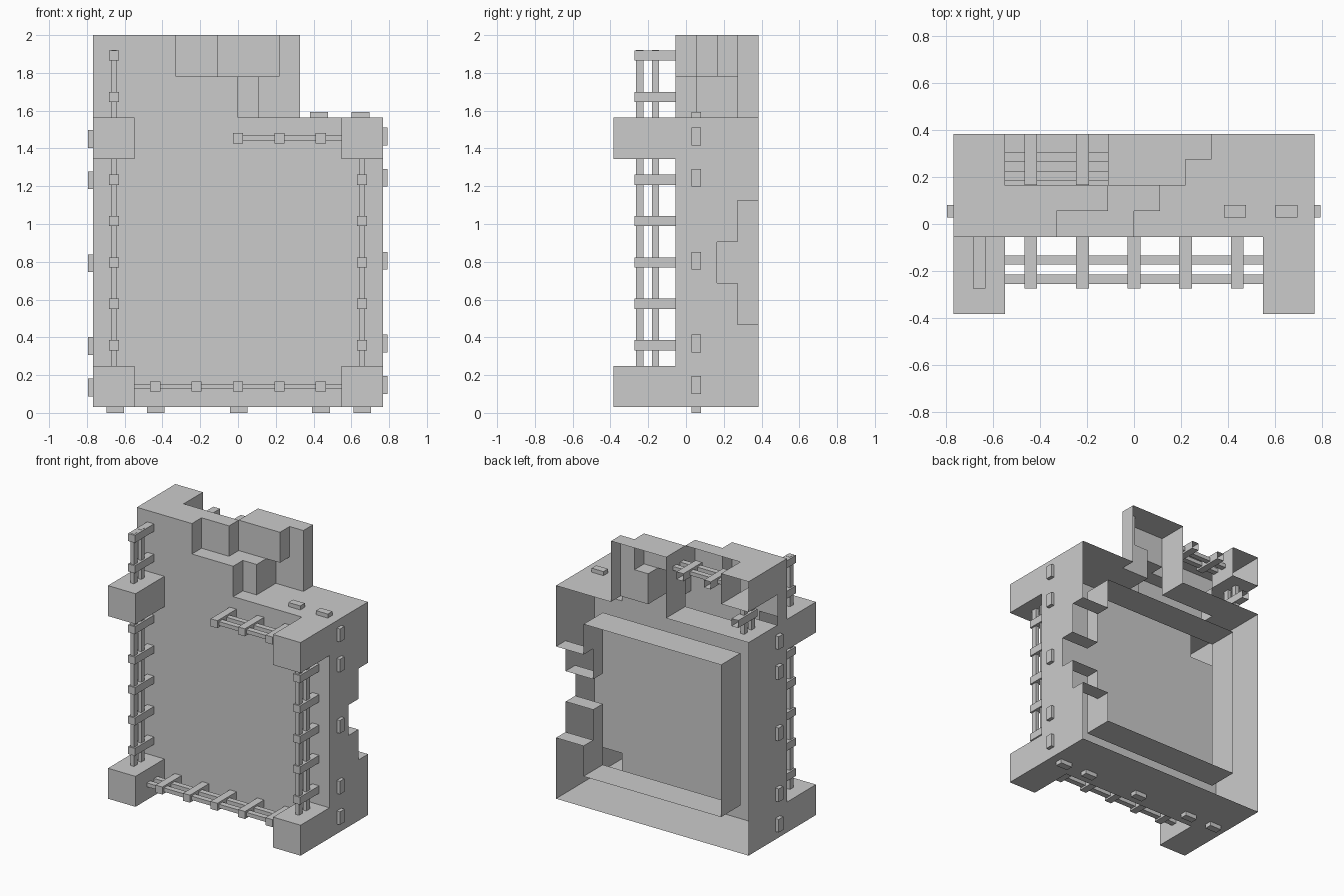
import bpy, bmesh
from math import radians

if "Cube" in bpy.data.objects:
    bpy.data.objects.remove(bpy.data.objects["Cube"])

U = 0.1095                               # building block size
X0, Y0, Z0 = -7 * U, -3.5 * U, 0.03      # grid origin
NX, NY, NZ = 14, 7, 18


def finish(bm, name):
    mesh = bpy.data.meshes.new(name)
    bm.to_mesh(mesh)
    bm.free()
    obj = bpy.data.objects.new(name, mesh)
    bpy.context.collection.objects.link(obj)
    return obj


def add_box(bm, x, y, z, open_back=False):
    """Box from (min, max) ranges; optionally without its +y face."""
    vs = [bm.verts.new((a, b, c)) for a in x for b in y for c in z]
    quads = [(0, 1, 3, 2), (4, 6, 7, 5), (0, 4, 5, 1), (0, 2, 6, 4), (1, 5, 7, 3)]
    if not open_back:
        quads.append((2, 3, 7, 6))
    for q in quads:
        bm.faces.new([vs[i] for i in q])


# ---- hollow wall shell, laid out on a block grid ----
cells = set()


def block(x, y, z, fill=True):
    c = {(i, j, k) for i in range(*x) for j in range(*y) for k in range(*z)}
    cells.update(c) if fill else cells.difference_update(c)


block((0, 14), (3, 7), (0, 14))                       # main wall
for x in ((0, 2), (12, 14)):                          # four front corner blocks
    for z in ((0, 2), (12, 14)):
        block(x, (0, 3), z)
block((2, 12), (5, 7), (2, 12), False)                # rear recess
block((12, 14), (6, 7), (4, 10), False)               # broken side edge
block((12, 14), (5, 7), (6, 8), False)
block((0, 7), (3, 4), (14, 16))                       # stepped upper wall
block((0, 8), (4, 5), (14, 16))
block((6, 8), (5, 6), (14, 16))
block((6, 10), (6, 7), (14, 18))
block((0, 4), (3, 4), (16, 18))
block((0, 6), (4, 5), (16, 18))
block((6, 9), (5, 6), (16, 18))
block((0, 2), (5, 7), (16, 18))                       # rear upper corner
block((0, 2), (4, 7), (14, 16), False)                # gap under that corner

# the shell is open to the rear: no +y faces
bm = bmesh.new()
SIDES = {(-1, 0, 0): ((0, 0, 0), (0, 0, 1), (0, 1, 1), (0, 1, 0)),
         (1, 0, 0): ((1, 0, 0), (1, 1, 0), (1, 1, 1), (1, 0, 1)),
         (0, -1, 0): ((0, 0, 0), (1, 0, 0), (1, 0, 1), (0, 0, 1)),
         (0, 0, -1): ((0, 0, 0), (0, 1, 0), (1, 1, 0), (1, 0, 0)),
         (0, 0, 1): ((0, 0, 1), (1, 0, 1), (1, 1, 1), (0, 1, 1))}
for i, j, k in sorted(cells):
    for (a, b, c), corners in SIDES.items():
        if (i + a, j + b, k + c) not in cells:
            bm.faces.new([bm.verts.new((X0 + (i + p) * U, Y0 + (j + q) * U, Z0 + (k + r) * U))
                          for p, q, r in corners])
bmesh.ops.remove_doubles(bm, verts=bm.verts, dist=1e-4)
bmesh.ops.dissolve_limit(bm, angle_limit=radians(1), verts=bm.verts, edges=bm.edges)
finish(bm, "wall_shell")


# ---- twin-rod rails with cross rungs ----
def rail(name, axis, fixed, start, end, rungs, shift=0.0):
    bm = bmesh.new()
    f = lambda c, h: (c - h, c + h)
    off = shift - (0.009 if axis == 'z' else 0.0)
    for y in ((-0.255, -0.215), (-0.172, -0.133)):
        y = (y[0] + off, y[1] + off)
        if axis == 'x':
            add_box(bm, (start, end), y, f(fixed, 0.014))
        else:
            add_box(bm, f(fixed, 0.014), y, (start, end))
    for r in rungs:
        x, z = (r, fixed) if axis == 'x' else (fixed, r)
        add_box(bm, f(x, 0.027), (-0.273 + shift, -0.055 + shift), f(z, 0.027), True)
    finish(bm, name)


column = [Z0 + n * U for n in (3, 5, 7, 9, 11)]
IN, COL = 5 * U, 6 * U
rail("bottom_rail", 'x', Z0 + U, -IN, IN, [n * U for n in (-4, -2, 0, 2, 4)])
rail("top_rail", 'x', Z0 + 13 * U, -0.027, IN, [0, 2 * U, 4 * U])
rail("right_rail", 'z', COL, Z0 + 2 * U, Z0 + 12 * U, column)
rail("left_rail", 'z', -COL, Z0 + 2 * U, Z0 + 12 * U, column)
rail("left_upper_rail", 'z', -COL, Z0 + 14 * U, 1.92, [Z0 + 15 * U, Z0 + 17 * U])
rail("rear_top_rail", 'x', Z0 + 17 * U, -IN, -U, [-4 * U, -2 * U], 4 * U)
rail("rear_corner_rail", 'z', -COL, Z0 + 14 * U, Z0 + 16 * U, [Z0 + 15 * U], 4 * U)

# ---- small pegs on the outer edges ----
bm = bmesh.new()
PY, W = (0.028, 0.08), 7 * U
for z in (0.148, 0.367, 0.805, 1.245, 1.463):
    add_box(bm, (W, 0.792), PY, (z - 0.047, z + 0.047))
    add_box(bm, (-0.794, -W), PY, (z - 0.06, z + 0.034))
for x in (-0.65, -0.435, 0.004, 0.44, 0.658):
    add_box(bm, (x - 0.047, x + 0.047), PY, (0, Z0))
for x in (0.429, 0.648):
    add_box(bm, (x - 0.047, x + 0.047), PY, (Z0 + 14 * U, 1.592))
finish(bm, "edge_pegs")
